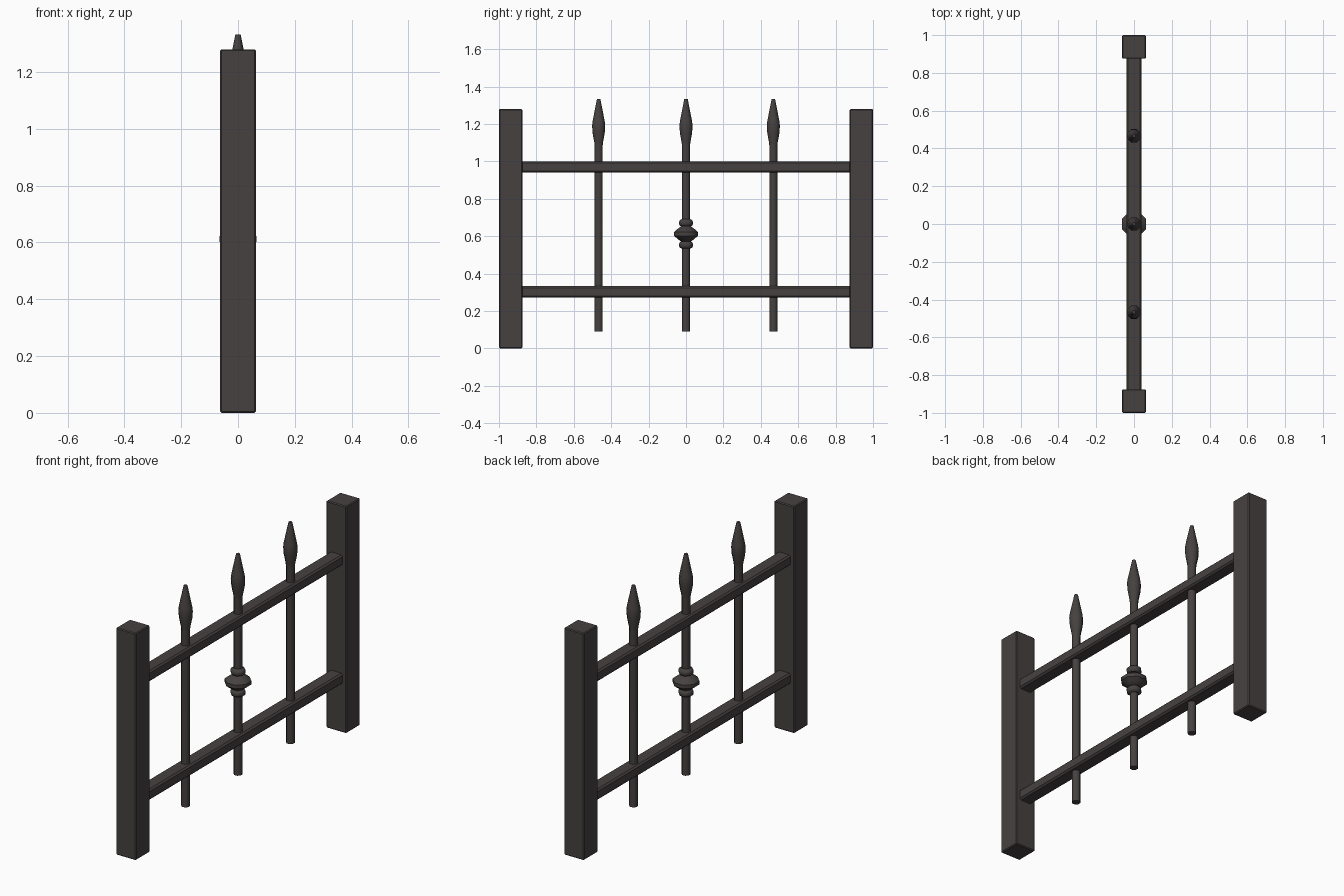
import bpy, bmesh, math

if "Cube" in bpy.data.objects:
    bpy.data.objects.remove(bpy.data.objects["Cube"])

iron = bpy.data.materials.new("dark iron")
iron.diffuse_color = (0.06, 0.053, 0.051, 1)
iron.use_nodes = True
iron.node_tree.nodes["Principled BSDF"].inputs["Base Color"].default_value = iron.diffuse_color


def finish(bm, name):
    bmesh.ops.recalc_face_normals(bm, faces=bm.faces)
    me = bpy.data.meshes.new(name)
    bm.to_mesh(me)
    bm.free()
    me.materials.append(iron)
    ob = bpy.data.objects.new(name, me)
    bpy.context.collection.objects.link(ob)
    return ob


def box(name, x, y, z, bevel):
    """Bevelled box from (min, max) ranges."""
    bm = bmesh.new()
    bmesh.ops.create_cube(bm, size=1)
    for v in bm.verts:
        for i, (a, b) in enumerate((x, y, z)):
            v.co[i] = a if v.co[i] < 0 else b
    ob = finish(bm, name)
    mod = ob.modifiers.new("bevel", 'BEVEL')
    mod.width = bevel
    mod.segments = 1
    return ob


def lathe(name, profile, y, sides=8):
    """Closed turned shape from (radius, height) points."""
    bm = bmesh.new()
    rings = []
    for r, z in profile:
        ring = []
        for i in range(sides):
            a = 2 * math.pi * (i + 0.5) / sides
            ring.append(bm.verts.new((r * math.cos(a), y + r * math.sin(a), z)))
        rings.append(ring)
    for lo, hi in zip(rings, rings[1:]):
        for i in range(sides):
            j = (i + 1) % sides
            bm.faces.new((lo[i], lo[j], hi[j], hi[i]))
    bm.faces.new(rings[0])
    bm.faces.new(rings[-1])
    ob = finish(bm, name)
    bpy.ops.object.select_all(action='DESELECT')
    ob.select_set(True)
    bpy.context.view_layer.objects.active = ob
    bpy.ops.object.shade_smooth_by_angle(angle=math.radians(50))
    return ob


# End posts
box("left_post", (-0.0625, 0.0625), (-1, -0.875), (0, 1.28), 0.005)
box("right_post", (-0.0625, 0.0625), (0.875, 1), (0, 1.28), 0.005)

# Horizontal rails, ends let into the posts
box("lower_rail", (-0.04, 0.04), (-0.885, 0.885), (0.272, 0.333), 0.009)
box("upper_rail", (-0.04, 0.04), (-0.885, 0.885), (0.94, 1.0), 0.009)

# Pickets with spear tips
picket = [(0.023, 0.09), (0.023, 1.08), (0.025, 1.10), (0.035, 1.15),
          (0.038, 1.19), (0.035, 1.215), (0.01, 1.333)]
for n, y in enumerate((-0.467, 0, 0.467)):
    lathe(f"picket_{n + 1}", picket, y)

# Decorative collar on the middle picket
ring = [(0.024, -0.02), (0.036, -0.014), (0.040, -0.006),
        (0.040, 0.006), (0.036, 0.014), (0.024, 0.02)]
for name, zc in (("lower_collar_ring", 0.553), ("upper_collar_ring", 0.671)):
    lathe(name, [(r, zc + z) for r, z in ring], 0)
lathe("collar_knob", [(0.028, 0.571), (0.048, 0.585), (0.070, 0.602),
                      (0.070, 0.622), (0.048, 0.639), (0.028, 0.653)], 0)
